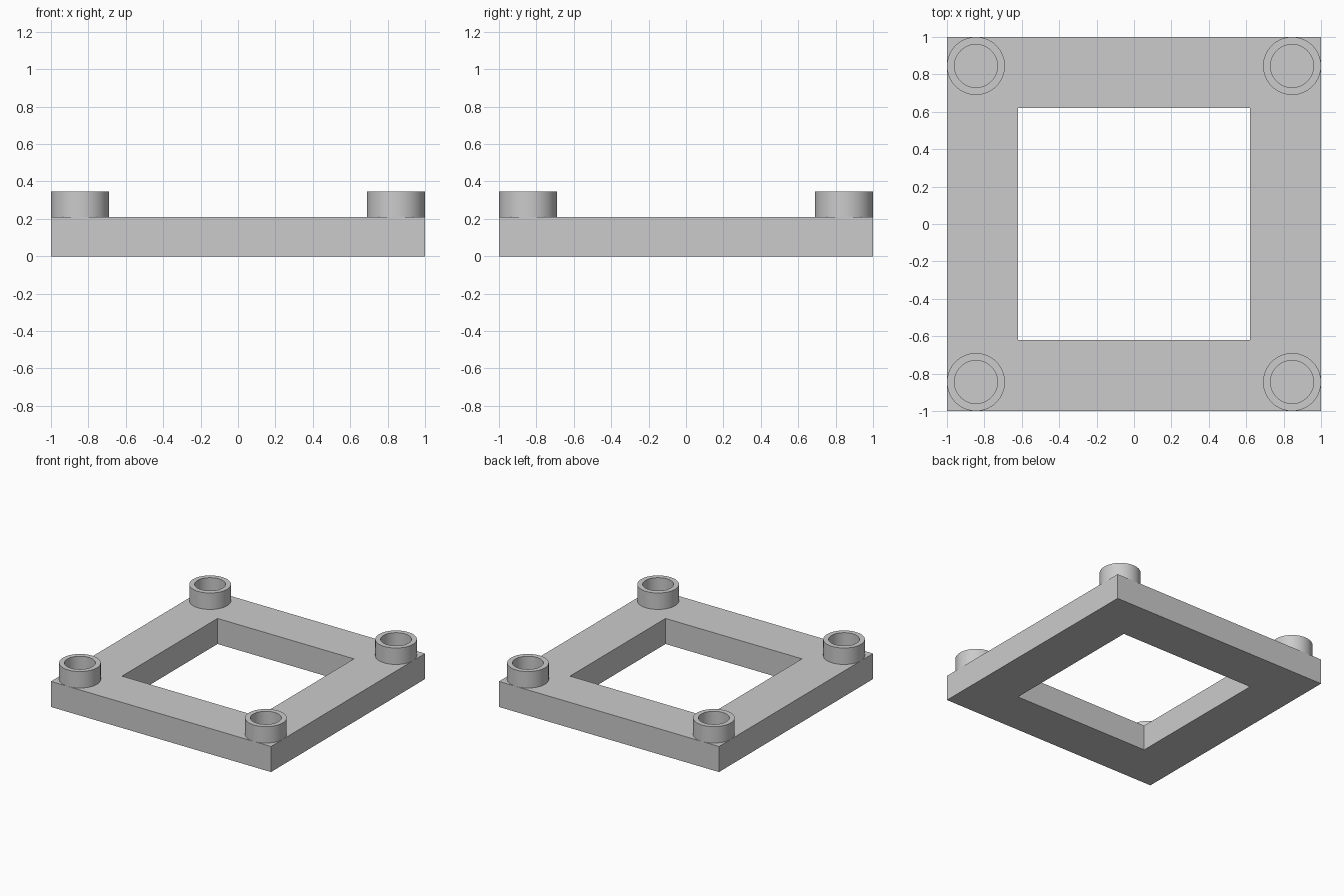
import bpy, bmesh, math

OUTER, INNER = 1.0, 0.62          # half widths of the frame
PLATE_TOP, TUBE_TOP = 0.21, 0.345
TUBE_R, BORE_R, SEGMENTS = 0.155, 0.115, 64
OFFSET = OUTER - TUBE_R

cube = bpy.data.objects.get("Cube")
if cube:
    bpy.data.objects.remove(cube, do_unlink=True)

grey = bpy.data.materials.new("plain grey")
grey.use_nodes = True
colour = (0.6, 0.6, 0.6, 1)
grey.diffuse_color = colour
grey.node_tree.nodes["Principled BSDF"].inputs["Base Color"].default_value = colour


def ring(name, sides, outer, inner, bottom, top, turn=0.0, location=(0, 0, 0)):
    """Closed ring swept from a rectangular section with the given side count."""
    bm = bmesh.new()
    section = [(outer, bottom), (outer, top), (inner, top), (inner, bottom)]
    loops = []
    for i in range(sides):
        a = turn + math.tau * i / sides
        loops.append([bm.verts.new((r * math.cos(a), r * math.sin(a), z))
                      for r, z in section])
    for i, here in enumerate(loops):
        there = loops[(i + 1) % sides]
        for j in range(4):
            k = (j + 1) % 4
            bm.faces.new((here[j], there[j], there[k], here[k]))
    bmesh.ops.recalc_face_normals(bm, faces=bm.faces)
    mesh = bpy.data.meshes.new(name)
    bm.to_mesh(mesh)
    bm.free()
    mesh.materials.append(grey)
    obj = bpy.data.objects.new(name, mesh)
    obj.location = location
    bpy.context.collection.objects.link(obj)
    return obj


# Square base frame
diagonal = math.sqrt(2)
ring("base_frame", 4, OUTER * diagonal, INNER * diagonal, 0, PLATE_TOP, math.pi / 4)

# Corner tubes standing on the frame
for side, sx in (("left", 1), ("right", -1)):
    for end, sy in (("front", -1), ("back", 1)):
        tube = ring(f"{end}_{side}_tube", SEGMENTS, TUBE_R, BORE_R, PLATE_TOP,
                    TUBE_TOP, location=(sx * OFFSET, sy * OFFSET, 0))
        bpy.ops.object.select_all(action="DESELECT")
        tube.select_set(True)
        bpy.context.view_layer.objects.active = tube
        bpy.ops.object.shade_smooth_by_angle(angle=math.radians(30))
